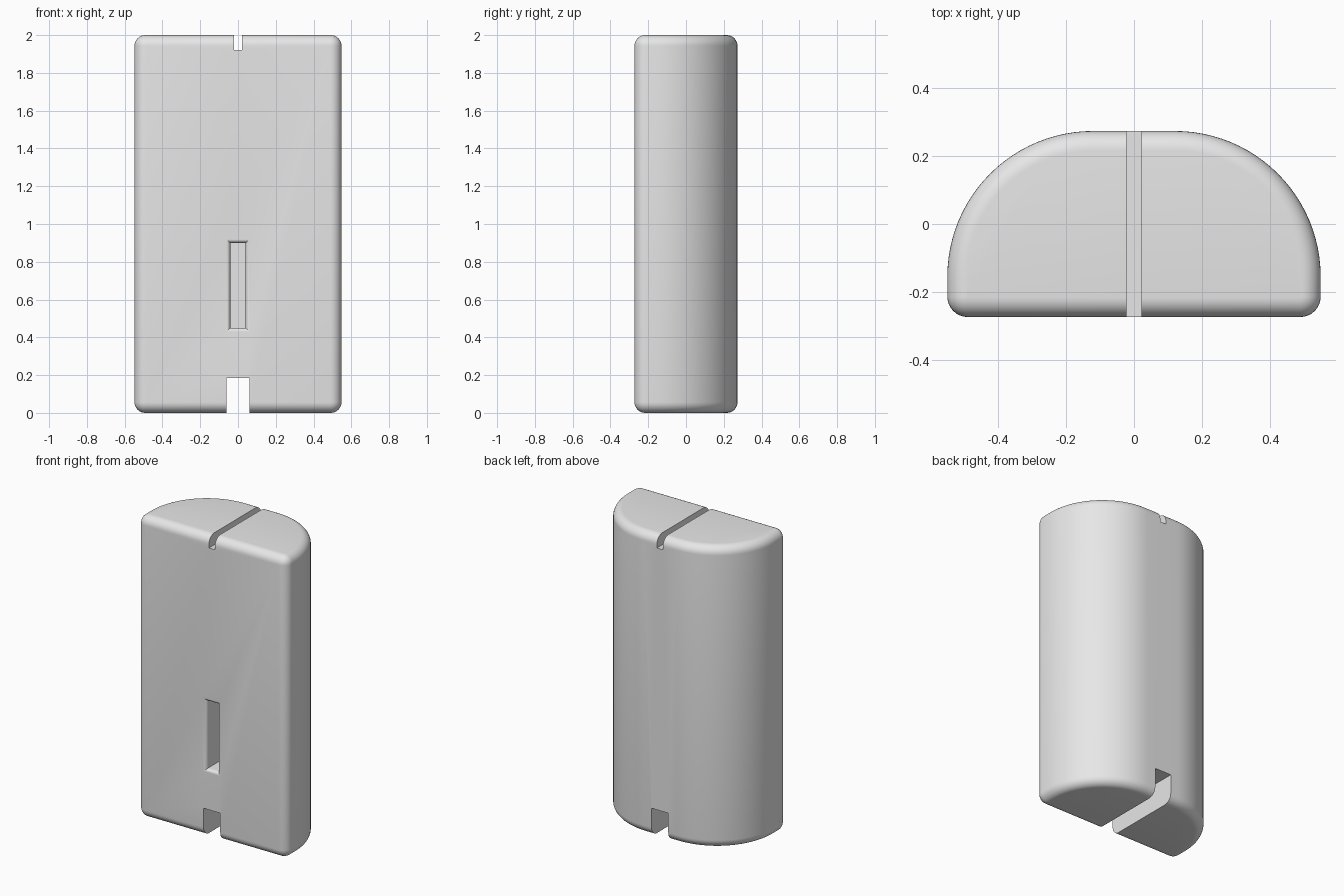
import bpy, bmesh
from math import cos, sin, pi

if "Cube" in bpy.data.objects:
    bpy.data.objects.remove(bpy.data.objects["Cube"], do_unlink=True)

HEIGHT, HALF_W, HALF_D = 2.0, 0.548, 0.273
ROUND = 0.06       # front corner and rim radius
BACK_R = 0.428     # large back corner radius
LIP = 0.022        # rounded lip of the front recess

grey = bpy.data.materials.new("light_grey")
grey.use_nodes = True
grey.diffuse_color = (0.8, 0.8, 0.8, 1)
grey.node_tree.nodes["Principled BSDF"].inputs["Base Color"].default_value = (0.8, 0.8, 0.8, 1)


def loft(name, rings):
    """Closed solid through a list of rings with equal point counts."""
    bm = bmesh.new()
    loops = [[bm.verts.new(p) for p in ring] for ring in rings]
    count = len(loops[0])
    for a, b in zip(loops, loops[1:]):
        for i in range(count):
            j = (i + 1) % count
            bm.faces.new((a[i], a[j], b[j], b[i]))
    bm.faces.new(loops[0][::-1])
    bm.faces.new(loops[-1])
    bmesh.ops.recalc_face_normals(bm, faces=bm.faces[:])
    mesh = bpy.data.meshes.new(name)
    bm.to_mesh(mesh)
    bm.free()
    mesh.materials.append(grey)
    obj = bpy.data.objects.new(name, mesh)
    bpy.context.collection.objects.link(obj)
    return obj


def outline(inset, z):
    """Half-round plan: small front corners, large back corners."""
    corners = [(1, 1, BACK_R, 0, 24), (-1, 1, BACK_R, 1, 24),
               (-1, -1, ROUND, 2, 8), (1, -1, ROUND, 3, 8)]
    ring = []
    for sx, sy, r, quarter, steps in corners:
        cx, cy = sx * (HALF_W - r), sy * (HALF_D - r)
        for i in range(steps + 1):
            a = (quarter + i / steps) * pi / 2
            ring.append((cx + (r - inset) * cos(a), cy + (r - inset) * sin(a), z))
    return ring


def slab(x, y, z0, z1):
    return [[(-x, y0, z0), (x, y0, z0), (x, y0, z1), (-x, y0, z1)] for y0 in y]


def cut(name, rings):
    cutter = loft(name, rings)
    mod = body.modifiers.new(name, "BOOLEAN")
    mod.operation, mod.solver, mod.object = "DIFFERENCE", "EXACT", cutter
    bpy.context.view_layer.objects.active = body
    bpy.ops.object.modifier_apply(modifier=mod.name)
    bpy.data.objects.remove(cutter, do_unlink=True)


# Body with rounded top and bottom rims
rim = ROUND - 0.003
arc = [(rim * (1 - sin(i * pi / 16)), rim * (1 - cos(i * pi / 16))) for i in range(9)]
rings = [outline(inset, z) for inset, z in arc]
rings += [outline(inset, HEIGHT - z) for inset, z in reversed(arc)]
body = loft("body", rings)

# Through slots in the top and the base
cut("top_slot", slab(0.022, (-0.5, 0.5), 1.92, 2.2))
cut("base_notch", slab(0.061, (-0.5, 0.5), -0.2, 0.185))

# Front recess with a rounded lip
steps = [(LIP, -0.05)] + [(LIP * (1 - sin(i * pi / 12)), LIP * (1 - cos(i * pi / 12)))
                          for i in range(7)] + [(0, 0.27)]
recess = []
for grow, depth in steps:
    recess += slab(0.041 + grow, (-HALF_D + depth,), 0.45 - grow, 0.90 + grow)
cut("front_recess", recess)

# Smooth shading with crisp cut edges
bpy.ops.object.select_all(action="DESELECT")
body.select_set(True)
bpy.context.view_layer.objects.active = body
bpy.ops.object.shade_smooth_by_angle(angle=pi / 6)
